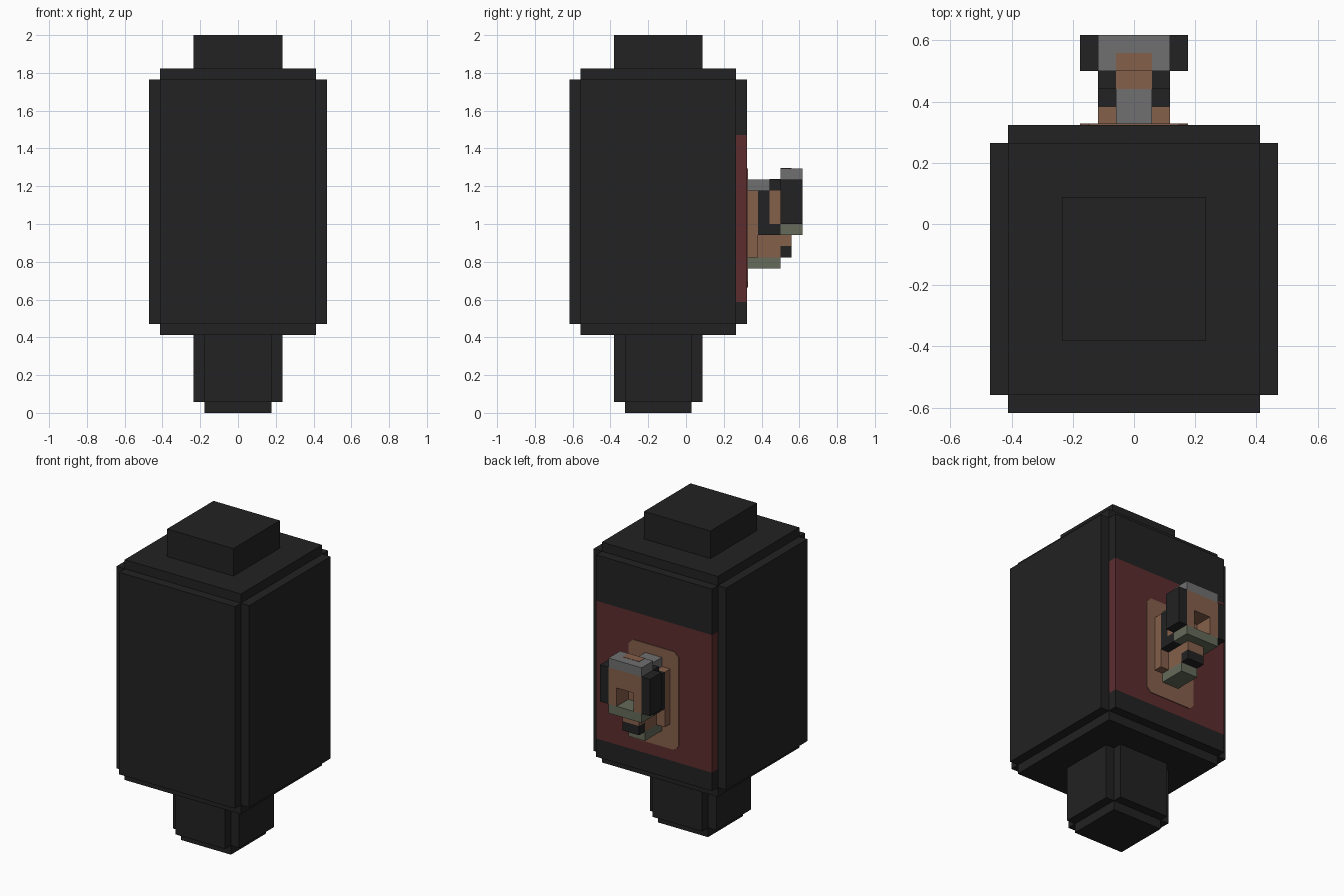
import bpy
import bmesh

cube = bpy.data.objects.get("Cube")
if cube:
    bpy.data.objects.remove(cube, do_unlink=True)

U = 2 / 34  # one block of the grid


def material(name, r, g, b):
    m = bpy.data.materials.new(name)
    m.use_nodes = True
    m.diffuse_color = (r, g, b, 1)
    m.node_tree.nodes["Principled BSDF"].inputs["Base Color"].default_value = (r, g, b, 1)
    return m


black = material("black", 0.016, 0.016, 0.016)
red = material("dark red", 0.107, 0.026, 0.028)
tan = material("tan", 0.235, 0.115, 0.07)
grey = material("grey", 0.162, 0.162, 0.162)
green = material("grey green", 0.13, 0.147, 0.102)


def add_mesh(name, bm, mat):
    mesh = bpy.data.meshes.new(name)
    bm.to_mesh(mesh)
    bm.free()
    mesh.materials.append(mat)
    obj = bpy.data.objects.new(name, mesh)
    bpy.context.collection.objects.link(obj)
    return obj


def box(name, mat, x, y, z):
    """Box between pairs of grid coordinates; a single x means -x to x."""
    if not isinstance(x, tuple):
        x = (-x, x)
    bm = bmesh.new()
    bmesh.ops.create_cube(bm, size=1)
    for v in bm.verts:
        for i, (lo, hi) in enumerate((x, y, z)):
            v.co[i] = U * (hi if v.co[i] > 0 else lo)
    return add_mesh(name, bm, mat)


def pair(name, mat, x, y, z):
    """Mirrored boxes on both sides."""
    box("left_" + name, mat, x, y, z)
    box("right_" + name, mat, (-x[1], -x[0]), y, z)


BACK = 5.5  # back face of the body

# Body: three overlapping boxes give the stepped edges
box("body_wide", black, 8, (-9.5, 4.5), (8, 30))
box("body_deep", black, 7, (-10.5, 4.5), (8, 30))
box("body_tall", black, 7, (-9.5, 4.5), (7, 31))
box("back_lower", black, 7, (4.5, BACK), (8, 10))
box("back_label", red, 7, (4.5, BACK), (10, 25))
box("back_upper", black, 7, (4.5, BACK), (25, 30))

# Cap and stepped foot
box("cap", black, 4, (-6.5, 1.5), (31, 34))
box("neck_wide", black, 4, (-5.5, 0.5), (1, 7))
box("neck_deep", black, 3, (-6.5, 1.5), (1, 7))
box("foot", black, 3, (-5.5, 0.5), (0, 1))

# Label panel: thin plate with cut corners
bm = bmesh.new()
w, lo, hi, c = 3, 11.3, 22, 0.5
outline = [(w - c, lo), (w, lo + c), (w, hi - c), (w - c, hi),
           (c - w, hi), (-w, hi - c), (-w, lo + c), (c - w, lo)]
face = bm.faces.new([bm.verts.new((x * U, BACK * U, z * U)) for x, z in outline])
extruded = bmesh.ops.extrude_face_region(bm, geom=[face])["geom"]
for v in extruded:
    if isinstance(v, bmesh.types.BMVert):
        v.co.y += 0.005
bmesh.ops.recalc_face_normals(bm, faces=bm.faces)
add_mesh("label_panel", bm, tan)

# Figure: body behind the head
box("figure_back", tan, 2, (BACK, 6.5), (14, 20))
box("figure_collar", black, 2, (6.5, 7.5), (16, 20))
box("collar_base", black, 2, (7.5, 8.5), (16, 17))
box("figure_neck", tan, 2, (7.5, 8.5), (17, 20))
box("neck_top", black, 2, (7.5, 8.5), (20, 21))
box("figure_ridge", grey, 1, (BACK, 7.5), (20, 21))
box("figure_belly", tan, 1, (6.5, 8.5), (14, 16))
box("figure_base", green, 1, (BACK, 8.5), (13, 14))
box("snout", tan, 1, (8.5, 9.5), (15, 16))
box("snout_tip", black, 1, (8.5, 9.5), (14, 15))

# Figure: head with an open recess in the face
HEAD = (8.5, 10.5)
box("jaw", green, 2, HEAD, (16, 17))
pair("cheek", tan, (1, 2), HEAD, (17, 19))
box("brow", tan, 2, HEAD, (19, 21))
box("head_top", grey, 2, HEAD, (21, 22))
pair("ear", black, (2, 3), HEAD, (17, 21))

# Painted stripe along the crown
box("neck_stripe", tan, 1, (7.5, 8.5), (21, 21.05))
box("crown_stripe", tan, 1, (8.5, 9.5), (22, 22.03))
